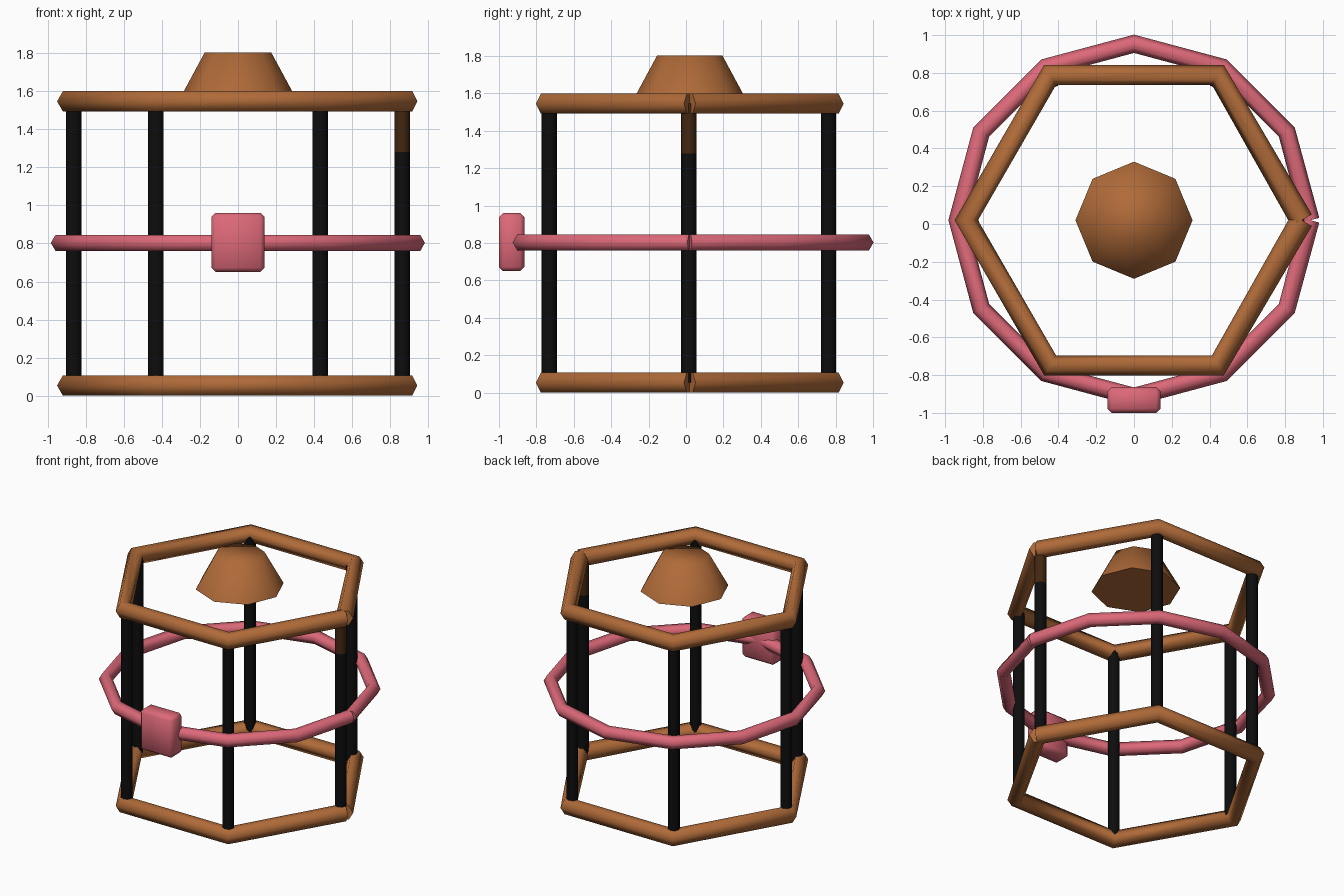
import bpy, bmesh, math
from mathutils import Vector, Matrix

cube = bpy.data.objects.get("Cube")
if cube:
    bpy.data.objects.remove(cube, do_unlink=True)

CY = 0.02  # the frame sits slightly behind the centre


def material(name, rgb):
    m = bpy.data.materials.new(name)
    m.use_nodes = True
    m.diffuse_color = (*rgb, 1)
    bsdf = m.node_tree.nodes["Principled BSDF"]
    bsdf.inputs["Base Color"].default_value = (*rgb, 1)
    bsdf.inputs["Roughness"].default_value = 0.8
    return m


wood = material("warm_brown", (0.43, 0.145, 0.04))
pink = material("rose_pink", (0.72, 0.14, 0.19))
black = material("near_black", (0.004, 0.004, 0.004))
dark = material("dark_brown", (0.055, 0.02, 0.006))


def finish(name, bm, mats, angle=180):
    bmesh.ops.recalc_face_normals(bm, faces=bm.faces)
    mesh = bpy.data.meshes.new(name)
    bm.to_mesh(mesh)
    bm.free()
    for m in mats:
        mesh.materials.append(m)
    ob = bpy.data.objects.new(name, mesh)
    bpy.context.collection.objects.link(ob)
    bpy.ops.object.select_all(action="DESELECT")
    ob.select_set(True)
    bpy.context.view_layer.objects.active = ob
    bpy.ops.object.shade_smooth_by_angle(angle=math.radians(angle))
    return ob


def hoop(name, radius, tube, z, count, mat):
    """Straight six-sided tubes around a polygon, with a split seam on +x."""
    bm = bmesh.new()
    rings = []
    for i in range(count + 1):
        a = math.tau * i / count
        centre = Vector((radius * math.cos(a), CY + radius * math.sin(a), z))
        # the two seam ends are cut square to their own tube
        lean = {0: 1, count: -1}.get(i, 0) * math.pi / count
        out = Vector((math.cos(a + lean), math.sin(a + lean), 0))
        ring = []
        for k in range(6):
            t = math.tau * k / 6
            offset = out * math.cos(t) + Vector((0, 0, math.sin(t)))
            ring.append(bm.verts.new(centre + offset * tube))
        rings.append(ring)
    for a, b in zip(rings, rings[1:]):
        for k in range(6):
            n = (k + 1) % 6
            bm.faces.new((a[k], a[n], b[n], b[k]))
    bm.faces.new(rings[0])
    bm.faces.new(rings[-1])
    finish(name, bm, [mat], 75)


# Hexagonal frames and the twelve-sided band
hoop("bottom_frame", 0.888, 0.062, 0.054, 6, wood)
hoop("top_frame", 0.888, 0.062, 1.546, 6, wood)
hoop("middle_band", 0.934, 0.0485, 0.803, 12, pink)

# Upright posts, one at each frame corner
for i in range(6):
    a = math.tau * i / 6
    bm = bmesh.new()
    bmesh.ops.create_cone(
        bm, cap_ends=True, segments=8, radius1=0.041, radius2=0.041, depth=1.49,
        matrix=Matrix.Translation((0.862 * math.cos(a), CY - 0.005 + 0.862 * math.sin(a), 0.8)))
    if i == 0:
        # stained upper end of the left post
        bmesh.ops.bisect_plane(bm, geom=bm.verts[:] + bm.edges[:] + bm.faces[:],
                               plane_co=(0, 0, 1.28), plane_no=(0, 0, 1))
        for f in bm.faces:
            f.material_index = int(f.calc_center_median().z > 1.28)
    finish(f"post_{i + 1}", bm, [black, dark], 60)

# Eight-sided cap floating in the top frame
bm = bmesh.new()
bmesh.ops.create_cone(bm, cap_ends=True, segments=8, radius1=0.31, radius2=0.175,
                      depth=0.25, matrix=Matrix.Translation((0, CY, 1.677)))
finish("top_cap", bm, [wood], 75)

# Chamfered box on the front of the band
bm = bmesh.new()
bmesh.ops.create_cube(bm, size=1, matrix=Matrix.Translation((0, -0.932, 0.805))
                      @ Matrix.Diagonal((0.28, 0.136, 0.31, 1)))
bmesh.ops.bevel(bm, geom=bm.edges[:], offset=0.022, segments=1, affect="EDGES")
finish("front_box", bm, [pink], 60)
